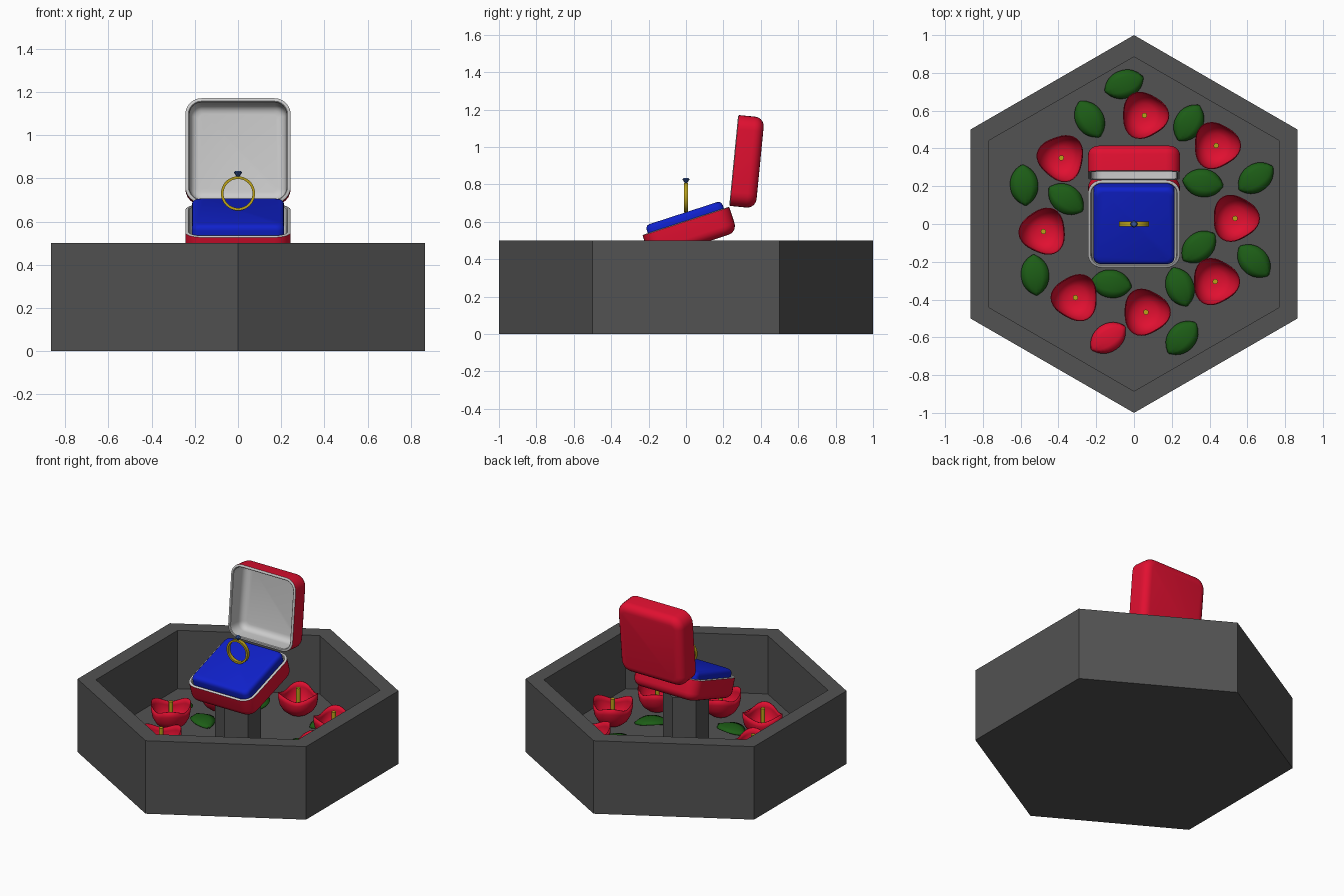
import bpy, bmesh
from math import sin, cos, pi, radians
from mathutils import Matrix

if "Cube" in bpy.data.objects:
    bpy.data.objects.remove(bpy.data.objects["Cube"])


def material(name, r, g, b):
    m = bpy.data.materials.new(name)
    m.diffuse_color = (r, g, b, 1)
    m.use_nodes = True
    m.node_tree.nodes["Principled BSDF"].inputs["Base Color"].default_value = m.diffuse_color
    return m


STONE = material("dark_stone", .085, .085, .085)
RED = material("red", .75, .005, .03)
LINING = material("lining", .6, .6, .6)
BLUE = material("blue", .005, .015, .6)
GOLD = material("gold", .5, .36, .01)
GREEN = material("green", .012, .11, .008)
GEM = material("gem", .04, .1, .35)


def circle(r, z, n=32, phase=0.0):
    return [(r * cos(phase + 2 * pi * i / n), r * sin(phase + 2 * pi * i / n), z) for i in range(n)]


def rounded_square(h, r, z, seg=6):
    pts = []
    for k in range(4):
        q = k * pi / 2 + pi / 4
        cx, cy = (h - r) * 2 ** .5 * cos(q), (h - r) * 2 ** .5 * sin(q)
        for i in range(seg + 1):
            a = k * pi / 2 + i * pi / 2 / seg
            pts.append((cx + r * cos(a), cy + r * sin(a), z))
    return pts


def loft(name, rings, mats, start=True, end=True, closed=False, split=None, smooth=True):
    """Skin a stack of rings; bands from index 'split' on use the second material."""
    bm = bmesh.new()
    vs = [[bm.verts.new(p) for p in ring] for ring in rings]
    n = len(vs[0])
    bands = len(vs) if closed else len(vs) - 1
    for j in range(bands):
        a, b = vs[j], vs[(j + 1) % len(vs)]
        for i in range(n):
            f = bm.faces.new((a[i], a[(i + 1) % n], b[(i + 1) % n], b[i]))
            f.material_index = int(split is not None and j >= split)
    if start and not closed:
        bm.faces.new(vs[0][::-1])
    if end and not closed:
        bm.faces.new(vs[-1]).material_index = int(split is not None)
    bmesh.ops.recalc_face_normals(bm, faces=bm.faces)
    return finish(name, bm, mats, smooth)


def finish(name, bm, mats, smooth=True):
    me = bpy.data.meshes.new(name)
    bm.to_mesh(me)
    bm.free()
    for m in mats:
        me.materials.append(m)
    ob = bpy.data.objects.new(name, me)
    bpy.context.collection.objects.link(ob)
    if smooth:
        bpy.ops.object.select_all(action='DESELECT')
        ob.select_set(True)
        bpy.context.view_layer.objects.active = ob
        bpy.ops.object.shade_smooth_by_angle(angle=radians(35))
    return ob


def place(ob, y, z, tilt):
    ob.matrix_world = Matrix.Translation((0, y, z)) @ Matrix.Rotation(radians(tilt), 4, 'X')


def copy_of(ob, name):
    c = ob.copy()
    c.name = name
    bpy.context.collection.objects.link(c)
    return c


# Hexagonal tray and centre pillar
hexa = lambda r, z: circle(r, z, 6, pi / 2)
loft("tray", [hexa(1, 0), hexa(1, .5), hexa(.885, .5), hexa(.885, .1)], [STONE], smooth=False)
loft("pillar", [hexa(.144, .09), hexa(.144, .47)], [STONE], smooth=False)

# Ring box: base and lid share the same hollow rounded shell
outer = [(.05 * (1 - sin(a)), -.138 + .05 * (1 - cos(a))) for a in [i * pi / 10 for i in range(6)]]
inner = [(.022 + .04 * (1 - cos(a)), -.078 - .04 * sin(a)) for a in [i * pi / 8 for i in range(5)]]
profile = outer + [(0, 0), (.006, .004), (.014, .004), (.018, 0)] + inner
shell = [rounded_square(.244 - i, max(.075 - i, .025), z) for i, z in profile]
base = loft("box_base", shell, [RED, LINING], split=len(outer))
place(base, 0, .602, 18)
lid = copy_of(base, "box_lid")
place(lid, .259, .928, 84.4)

# Cushion
soft = [(.205, -.115), (.214, -.1), (.214, .022), (.211, .034), (.204, .043), (.192, .047)]
cushion = loft("cushion", [rounded_square(h, .035, z) for h, z in soft], [BLUE])
place(cushion, 0, .602, 18)

# Ring band and gem
band = loft("ring_band", [circle(r, z, 48) for r, z in
                          [(.079, -.012), (.079, .012), (.067, .012), (.067, -.012)]], [GOLD], closed=True)
place(band, 0, .73, 90)
loft("ring_gem", [circle(r, z, 8) for r, z in [(.002, .802), (.019, .826), (.013, .835)]],
     [GEM], smooth=False)


# Flowers: three-cornered cups with a thin central stamen
def petal_ring(r, z, k):
    pts = []
    for i in range(36):
        a = 2 * pi * i / 36
        rr = r * (1 + .09 * k * cos(3 * a))
        pts.append((rr * cos(a), rr * sin(a), z + .018 * k * k * cos(3 * a)))
    return pts


cup = [(.025, .103, 0), (.065, .11, .1), (.095, .135, .3), (.115, .17, .6), (.122, .21, .85), (.121, .243, 1)]
flower = loft("flower", [petal_ring(*c) for c in cup], [RED], end=False)
solid = flower.modifiers.new("thickness", 'SOLIDIFY')
solid.thickness = .005
stamen = loft("stamen", [circle(.014, .1, 12), circle(.014, .275, 12)], [GOLD])
spots = [(.055, .575, 0), (.435, .415, 0), (-.385, .35, 170), (-.48, -.04, 185),
         (.535, .03, 0), (-.31, -.39, 180), (.43, -.305, 0), (.063, -.467, 0)]
for i, (x, y, turn) in enumerate(spots):
    f = flower if i == 0 else copy_of(flower, f"flower_{i + 1}")
    s = stamen if i == 0 else copy_of(stamen, f"stamen_{i + 1}")
    f.location = s.location = (x, y, 0)
    f.rotation_euler.z = radians(turn)


# Leaves: pointed ovals, gently arched over the floor
def leaf(name, mat):
    bm = bmesh.new()
    rows = []
    for i in range(13):
        t = -1 + i / 6
        w = .074 * max(1 - abs(t) ** 2.2, .03) ** .7
        rows.append([bm.verts.new((.108 * t, w * s, .135 - .022 * t * t - .012 * s * s))
                     for s in (-1, -.5, 0, .5, 1)])
    for a, b in zip(rows, rows[1:]):
        for k in range(4):
            bm.faces.new((a[k], b[k], b[k + 1], a[k + 1]))
    ob = finish(name, bm, [mat])
    ob.modifiers.new("thickness", 'SOLIDIFY').thickness = .004
    return ob


green_leaf = leaf("leaf", GREEN)
leaves = [(-.053, .74, 20), (-.235, .555, 120), (.29, .535, 60), (.365, .217, -8), (.645, .243, 35),
          (-.582, .206, 95), (-.36, .132, -35), (-.524, -.27, 95), (-.12, -.317, -8), (.243, -.333, 110),
          (.343, -.122, 40), (.635, -.196, -45), (.254, -.603, 48)]
for i, (x, y, turn) in enumerate(leaves):
    ob = green_leaf if i == 0 else copy_of(green_leaf, f"leaf_{i + 1}")
    ob.location = (x, y, 0)
    ob.rotation_euler.z = radians(turn)
fallen = leaf("fallen_petal", RED)
fallen.location = (-.137, -.603, 0)
fallen.rotation_euler.z = radians(35)
